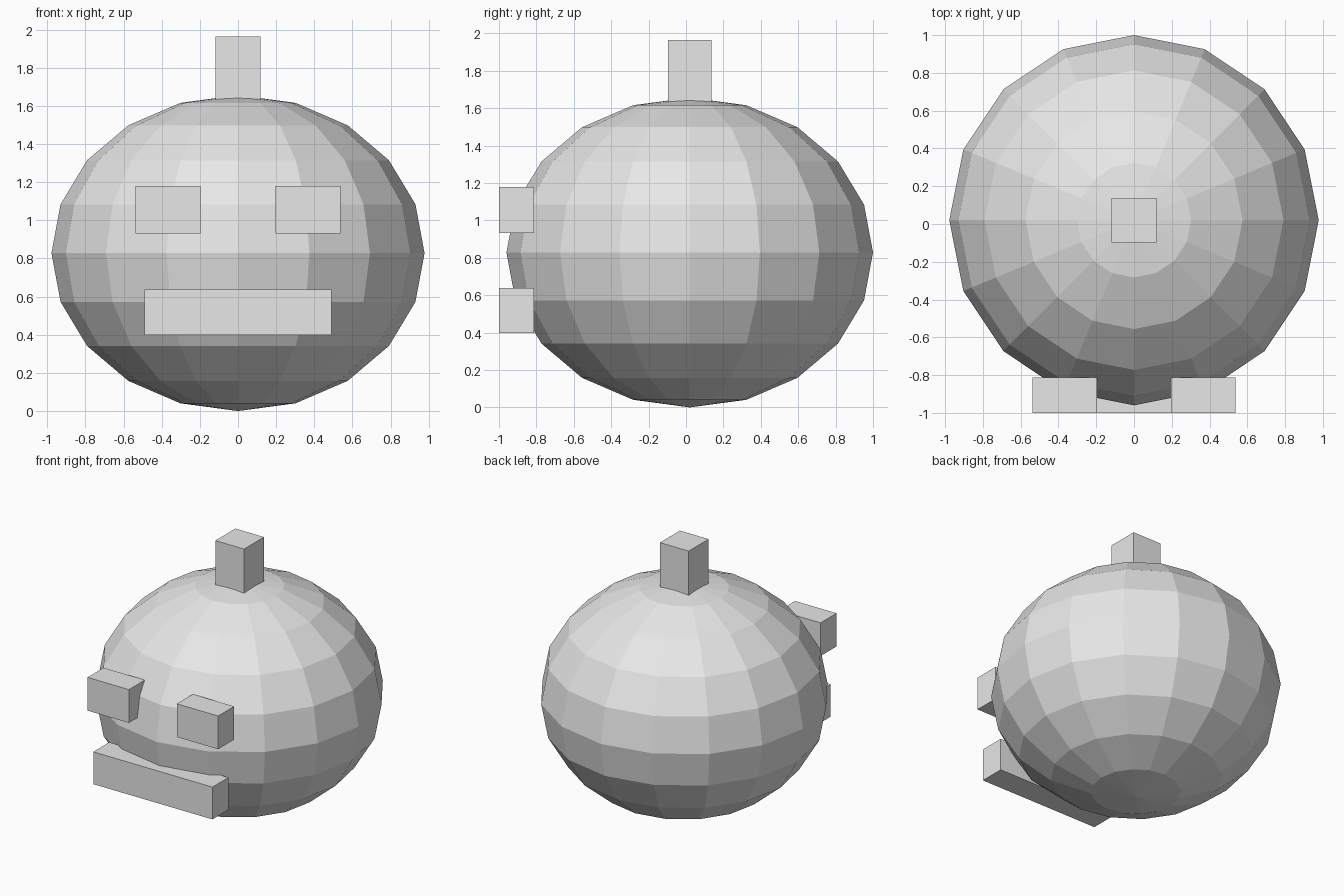
import bpy

if "Cube" in bpy.data.objects:
    bpy.data.objects.remove(bpy.data.objects["Cube"])

grey = bpy.data.materials.new("light grey")
grey.diffuse_color = (0.8, 0.8, 0.8, 1)
grey.use_nodes = True
grey.node_tree.nodes["Principled BSDF"].inputs["Base Color"].default_value = grey.diffuse_color


def box(name, lo, hi):
    """Axis-aligned box between two corners."""
    bpy.ops.mesh.primitive_cube_add(
        size=1, location=[(a + b) / 2 for a, b in zip(lo, hi)])
    ob = bpy.context.object
    ob.name = name
    ob.scale = [b - a for a, b in zip(lo, hi)]
    ob.data.materials.append(grey)
    return ob


# Faceted, slightly flattened body
bpy.ops.mesh.primitive_uv_sphere_add(
    segments=16, ring_count=10, radius=1, location=(0, 0.02, 0.828))
body = bpy.context.object
body.name = "body"
body.scale = (0.978, 0.98, 0.828)
body.data.materials.append(grey)

# Stem on top
box("stem", (-0.118, -0.097, 1.57), (0.118, 0.137, 1.963))

# Eyes and mouth on the front
for side, x0, x1 in (("left", -0.537, -0.197), ("right", 0.197, 0.537)):
    box(side + "_eye", (x0, -1.0, 0.932), (x1, -0.813, 1.179))
box("mouth", (-0.49, -1.0, 0.398), (0.49, -0.813, 0.638))
